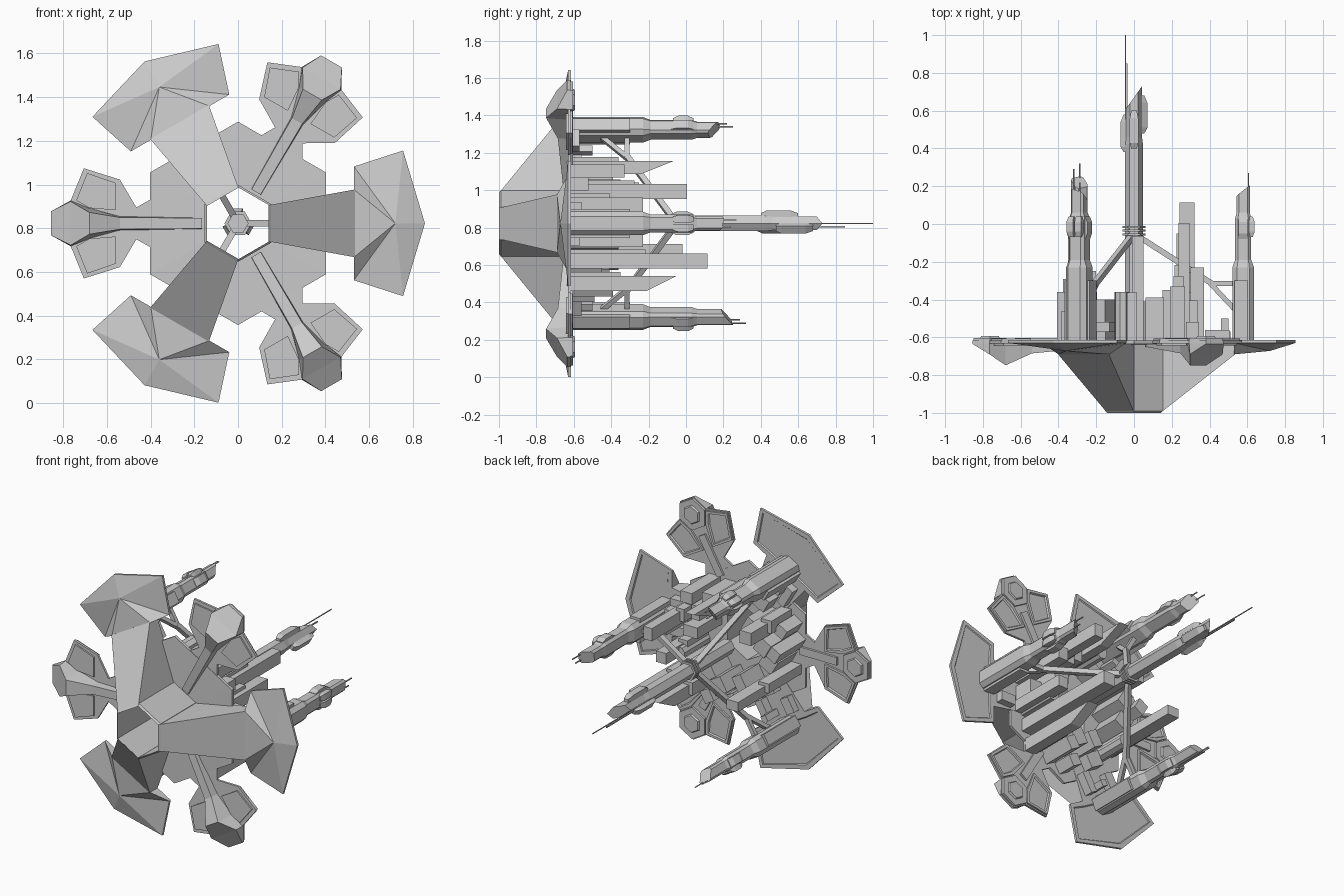
import bpy, bmesh, math
from math import cos, sin, radians

if "Cube" in bpy.data.objects:
    bpy.data.objects.remove(bpy.data.objects["Cube"])

CZ = 0.8225          # the city's axis runs along +y through this height
BIG, SMALL = (0, 120, 240), (60, 180, 300)


def world(p, a):
    """Local (radial, tangential, height) turned by a degrees about the axis."""
    c, s = cos(radians(a)), sin(radians(a))
    return (p[0]*c - p[1]*s, p[2], CZ + p[0]*s + p[1]*c)


def loft(name, rings, a=0, panel=None, apex=None, closed=False):
    """Skin equal-length rings; cap or close; optionally inset the top face."""
    bm = bmesh.new()
    rows = [[bm.verts.new(world(p, a)) for p in r] for r in rings]
    n = len(rows[0])
    pairs = list(zip(rows, rows[1:])) + ([(rows[-1], rows[0])] if closed else [])
    for r0, r1 in pairs:
        for i in range(n):
            j = (i + 1) % n
            bm.faces.new((r0[i], r0[j], r1[j], r1[i]))
    top = None
    if not closed:
        top = bm.faces.new(rows[-1])
        if apex:
            tip = bm.verts.new(world(apex, a))
            for i in range(n):
                bm.faces.new((rows[0][i], rows[0][(i + 1) % n], tip))
        else:
            bm.faces.new(rows[0])
    bmesh.ops.recalc_face_normals(bm, faces=bm.faces[:])
    if panel:
        bmesh.ops.inset_region(bm, faces=[top], thickness=panel[0], depth=0)
        bmesh.ops.inset_region(bm, faces=[top], thickness=0.006, depth=panel[1])
    me = bpy.data.meshes.new(name)
    bm.to_mesh(me)
    bm.free()
    ob = bpy.data.objects.new(name, me)
    bpy.context.collection.objects.link(ob)
    return ob


def prism(name, outline, h0, h1, a=0, panel=None):
    return loft(name, [[(u, v, h) for u, v in outline] for h in (h0, h1)], a, panel)


def ngon(u, v, r, n=6, off=30):
    return [(u + r*cos(radians(off + i*360/n)), v + r*sin(radians(off + i*360/n))) for i in range(n)]


def rect(u, v, w, d, ch=0.0):
    """Rectangle, with cut corners when ch > 0."""
    w, d = w/2, d/2
    if not ch:
        return [(u-w, v-d), (u+w, v-d), (u+w, v+d), (u-w, v+d)]
    return [(u-w+ch, v-d), (u+w-ch, v-d), (u+w, v-d+ch), (u+w, v+d-ch),
            (u+w-ch, v+d), (u-w+ch, v+d), (u-w, v+d-ch), (u-w, v-d+ch)]


def at(outline, h, su=0, sv=0, u0=0, v0=0):
    """Outline raised to h, with an optional slope."""
    return [(u, v, h + su*(u-u0) + sv*(v-v0)) for u, v in outline]


def mirror(half):
    return half + [(u, -v) for u, v in reversed(half) if v]


def strut(name, p, q, w, a):
    """Thin beam between two points in the radial plane."""
    dx, dh = q[0]-p[0], q[1]-p[1]
    l = math.hypot(dx, dh)
    nx, nh = -dh/l*w, dx/l*w
    loft(name, [[(x+nx, -w, h+nh), (x+nx, w, h+nh), (x-nx, w, h-nh), (x-nx, -w, h-nh)]
                for x, h in (p, q)], a)


# Central deck: hexagon ring with an open shaft
hole, rim = ngon(0, 0, 0.165), ngon(0, 0, 0.465)
loft("deck", [at(hole, -0.64), at(rim, -0.635), at(rim, -0.617), at(hole, -0.617)], closed=True)
# Shaft wall reaching the lowest point
outer = ngon(0, 0, 0.176)
loft("shaft_wall", [at(hole, -1.0), at(outer, -0.99), at(outer, -0.63), at(hole, -0.63)], closed=True)

# Three large arms with winged ends
wing = mirror([(0.855, 0), (0.755, 0.333), (0.53, 0.26), (0.53, 0.155)])
wing_low = [(u, v, -0.69 if abs(v) == 0.155 else -0.63) for u, v in wing]
for a in BIG:
    arm = [(0.14, -0.083), (0.535, -0.155), (0.535, 0.155), (0.14, 0.083)]
    low = [(u, v, -1.0 if u < 0.2 else -0.69) for u, v in arm]
    loft("large_arm", [low, at(arm, -0.615)], a)
    loft("wing", [wing_low, at(wing, -0.615)], a, (0.03, -0.006), apex=(0.72, 0, -0.672))

# Three small arms with petals, a hexagonal pad and a keel
petal = mirror([(0.855, 0.055), (0.765, 0.105), (0.705, 0.252), (0.54, 0.2), (0.465, 0.073), (0.39, 0.115)])
for a in SMALL:
    prism("small_arm", petal, -0.632, -0.618, a)
    for s in (1, -1):
        prism("petal_panel", [(0.70, s*0.245), (0.545, s*0.195), (0.545, s*0.04), (0.68, s*0.06), (0.755, s*0.105)],
              -0.62, -0.606, a, (0.02, -0.010))
        prism("petal_underside", [(0.69, s*0.23), (0.56, s*0.185), (0.56, s*0.06), (0.68, s*0.07), (0.74, s*0.105)],
              -0.642, -0.63, a)
    prism("end_pad", ngon(0.762, 0, 0.1), -0.62, -0.604, a, (0.04, 0.010))
    prism("neck_rail", rect(0.50, 0, 0.26, 0.05), -0.62, -0.604, a)
    keel = [(0.165, .024, -.65, .026), (0.54, .027, -.685, .032), (0.68, .05, -.748, .07),
            (0.765, .1, -.69, .105), (0.855, .055, -.635, .055)]
    loft("keel", [[(r, w, h), (r, -w, h), (r, -t, -.625), (r, t, -.625)] for r, w, h, t in keel], a)

# Central spire with slanted crown, rings, fins and masts
hexa = ngon(0, 0, 0.048, 6, 0)
crown = ngon(0, 0, 0.042, 6, 0)
loft("central_spire", [at(hexa, -0.42), at(hexa, 0.42), at(crown, 0.46), at(crown, 0.67, 1.4)])
for h in (-0.06, -0.04, -0.02):
    prism("spire_ring", ngon(0, 0, 0.062, 6, 0), h, h + 0.01)
for a, h in ((90, 0.40), (210, 0.38), (330, 0.48)):
    lo, wide = rect(0.045, 0, 0.02, 0.03), rect(0.052, 0, 0.034, 0.045)
    loft("spire_fin", [at(lo, h), at(wide, h + 0.03), at(wide, h + 0.16), at(lo, h + 0.2)], a)
prism("tall_mast", rect(-0.046, 0, 0.005, 0.005), 0.4, 1.0)
prism("short_mast", rect(-0.038, -0.018, 0.007, 0.007), 0.5, 0.85)

# Outer towers on the large arms, tied to the spire by struts
for a, top in zip(BIG, (0.17, 0.15, 0.22)):
    r = 0.578
    b, m, t = rect(r, 0, .115, .125, .025), rect(r, 0, .085, .095, .015), rect(r, 0, .07, .075, .012)
    loft("outer_tower", [at(b, -.62), at(b, -.23), at(m, -.19), at(m, .03), at(t, .06), at(t, top, .8, .2, r)], a)
    for s in (1, -1):
        prism("tower_buttress", rect(r - .01, s*.06, .07, .035), -.62, -.3, a)
        lo, hi = rect(r + .04, s*.022, .02, .03), rect(r + .044, s*.025, .034, .04)
        loft("tower_pod", [at(lo, -.07), at(hi, -.04), at(hi, .01), at(lo, .04)], a)
        prism("tower_mast", rect(r + .028, s*.018, .006, .006), top - .05, top + (.1 if s > 0 else .07), a)
    loft("tower_side_pod", [at(rect(r, 0, .05, w), h) for w, h in ((.1, -.08), (.125, -.05), (.125, .01), (.1, .04))], a)
    strut("upper_strut", (.03, -.07), (.42, -.32), .015, a)
    strut("level_strut", (.40, -.315), (.55, -.315), .013, a)
    strut("lower_strut", (.40, -.31), (.55, -.47), .013, a)

# Skyscrapers: x, offset from axis, width, depth, top, slope across
towers = [(.28, -.20, .08, .08, .115, 0), (.265, .17, .06, .08, .005, 0),
          (.02, .30, .06, .07, -.15, 2.5), (-.31, -.14, .08, .06, -.02, 0),
          (.26, -.32, .07, .08, -.13, 2.0), (.335, .10, .07, .08, -.23, 0),
          (-.24, .18, .08, .08, -.25, 0), (.335, -.09, .07, .07, -.23, 0)]
for x, v, w, d, h, k in towers:
    o = rect(x, v, w, d)
    loft("skyscraper", [at(o, -.62), at(o, h, 0, k, x, v)])
    prism("skyscraper_annex", rect(x - .03, v + .02, w*.9, d), -.62, -.62 + (h + .62)*.55)

# Broad blocks filling the deck in threefold groups
blocks = [(.23, .05, .10, .07, -.40), (.32, -.01, .09, .10, -.52),
          (.20, .19, .10, .09, -.38), (.11, .26, .10, .10, -.42),
          (.23, .28, .08, .07, -.36), (.31, .21, .07, .07, -.49)]
for i, a in enumerate(BIG):
    for x, v, w, d, h in blocks:
        h += (.0, -.03, .03)[(i + int(x*100)) % 3]
        prism("city_block", rect(x, v, w, d), -.62, h, a)
    # Octagonal turret, slab and beacon beside each large arm
    prism("turret", ngon(.30, -.10, .04, 8), -.62, -.36, a)
    prism("long_slab", rect(.44, .09, .13, .05), -.62, -.56, a)
    prism("low_slab", rect(.46, -.09, .10, .06), -.62, -.57, a)
    prism("arm_beacon", rect(.48, .05, .04, .04), -.62, -.50, a)
